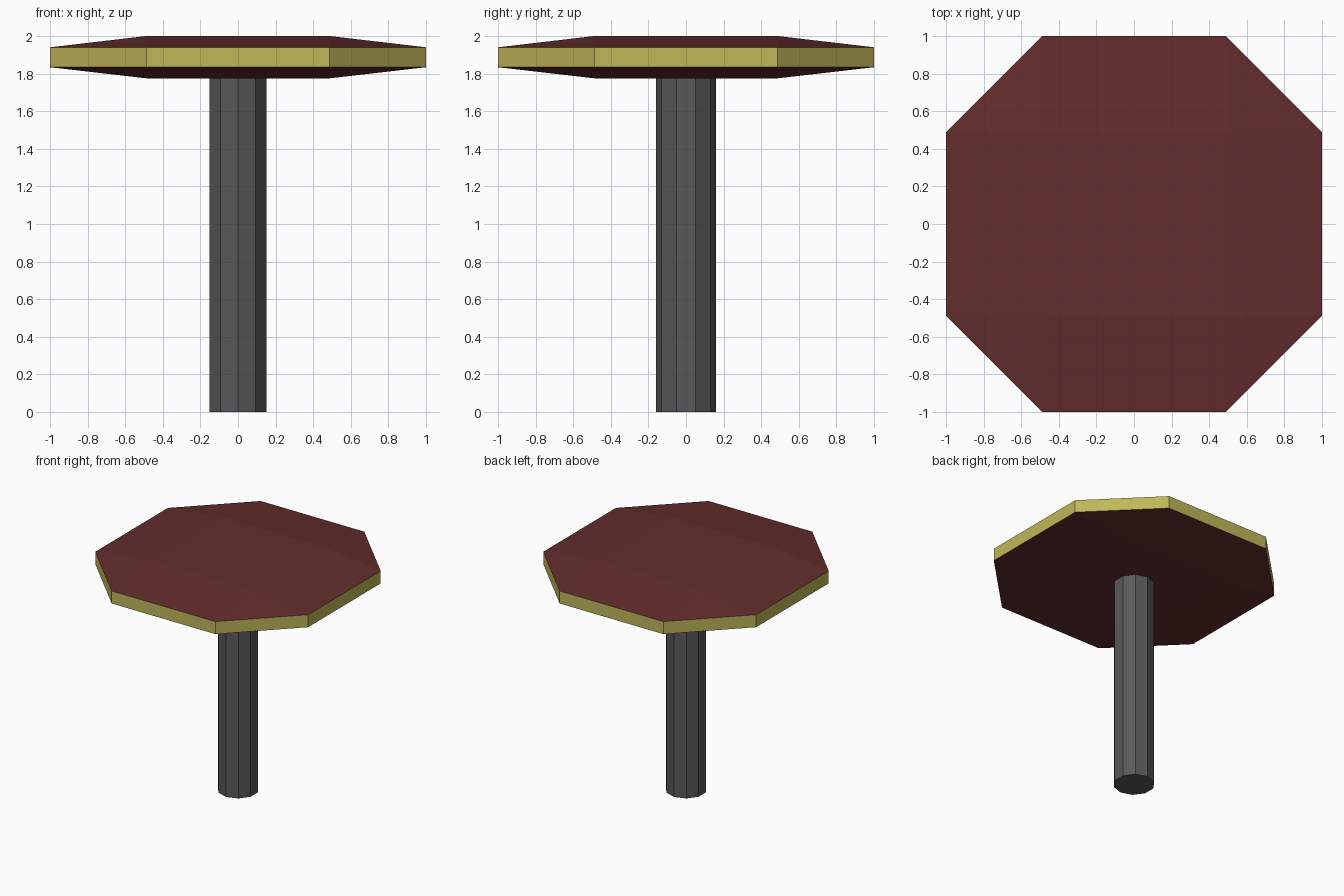
import bpy, bmesh, math

if "Cube" in bpy.data.objects:
    bpy.data.objects.remove(bpy.data.objects["Cube"])


def material(name, rgb):
    m = bpy.data.materials.new(name)
    m.diffuse_color = (*rgb, 1)
    m.use_nodes = True
    m.node_tree.nodes["Principled BSDF"].inputs["Base Color"].default_value = m.diffuse_color
    return m


RED = material("dark red", (0.125, 0.026, 0.026))
YELLOW = material("dull yellow", (0.52, 0.47, 0.10))
GREY = material("dark grey", (0.098, 0.098, 0.098))


def make_object(name, bm, mats):
    bmesh.ops.recalc_face_normals(bm, faces=bm.faces)
    me = bpy.data.meshes.new(name)
    bm.to_mesh(me)
    bm.free()
    for m in mats:
        me.materials.append(m)
    ob = bpy.data.objects.new(name, me)
    bpy.context.collection.objects.link(ob)


# Table top: octagonal rim, with a raised square joined to it above and below
A = 0.487
octagon = [(1, -A), (1, A), (A, 1), (-A, 1), (-1, A), (-1, -A), (-A, -1), (A, -1)]
square = [(A, -A), (A, A), (-A, A), (-A, -A)]
bm = bmesh.new()
rings = []
for z_rim, z_flat in ((1.94, 2.0), (1.834, 1.775)):
    ring = [bm.verts.new((x, y, z_rim)) for x, y in octagon]
    flat = [bm.verts.new((x, y, z_flat)) for x, y in square]
    bm.faces.new(flat)
    for i in range(4):
        j = (i + 1) % 4
        bm.faces.new((flat[i], ring[2 * i], ring[2 * i + 1], flat[j]))
        bm.faces.new((flat[j], ring[2 * i + 1], ring[2 * j]))
    rings.append(ring)
for i in range(8):
    j = (i + 1) % 8
    bm.faces.new((rings[0][i], rings[1][i], rings[1][j], rings[0][j])).material_index = 1
make_object("table_top", bm, [RED, YELLOW])

# Ten-sided post with corners on the y axis
bm = bmesh.new()
ring = [bm.verts.new((0.16 * math.sin(k * math.tau / 10), 0.16 * math.cos(k * math.tau / 10), 0))
        for k in range(10)]
base = bm.faces.new(ring)
top = bmesh.ops.extrude_face_region(bm, geom=[base], use_keep_orig=True)["geom"]
for v in top:
    if isinstance(v, bmesh.types.BMVert):
        v.co.z = 1.776
make_object("post", bm, [GREY])
